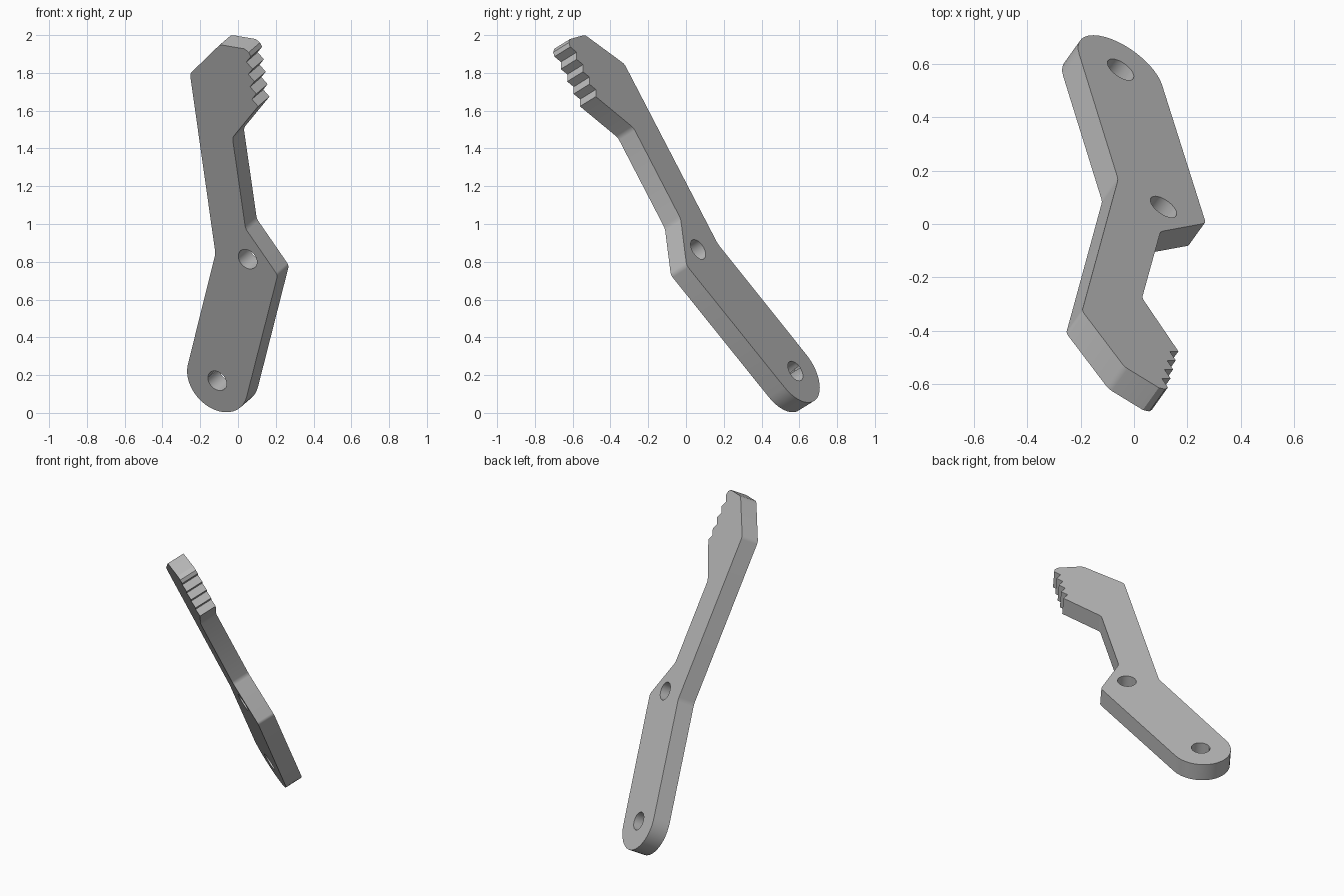
import bpy, bmesh, math
from mathutils import Matrix, Vector

cube = bpy.data.objects.get("Cube")
if cube:
    bpy.data.objects.remove(cube, do_unlink=True)

THICK = 0.115
END_RADIUS = 0.187
HOLE_RADIUS = 0.058
HOLES = [(0, 0), (0, 0.84)]

# Plate frame: origin at the lower hole, Y along the lower arm, Z out of the front face
normal = Vector((-0.52, -0.725, -0.45)).normalized()
along = Vector((0.1916, -0.613, 0.766))
along = (along - normal * along.dot(normal)).normalized()
across = along.cross(normal)
frame = Matrix((across, along, normal)).transposed().to_4x4()
frame.translation = (-0.11, 0.496, 0.17)

# Grey metal
metal = bpy.data.materials.new("grey_metal")
metal.use_nodes = True
grey = (0.5, 0.5, 0.5, 1)
metal.diffuse_color = grey
metal.node_tree.nodes["Principled BSDF"].inputs["Base Color"].default_value = grey


def teeth(start, end, count, depth):
    """Zigzag from start to end with V notches cut to the left of the line."""
    start, end = Vector(start), Vector(end)
    step = (end - start) / count
    inward = Vector((step.y, -step.x)).normalized() * depth
    points = [start]
    for i in range(count):
        points += [start + step * (i + 0.5) + inward, start + step * (i + 1)]
    return points


# Outline: round lower end, right side up to the grip, serrated edge, left side down
outline = [Vector((END_RADIUS * math.cos(a), END_RADIUS * math.sin(a)))
           for a in (math.pi * (1 + i / 20) for i in range(21))]
corners = [(0.19, 0.843), (-0.055, 1.019), (-0.255, 1.527)]
outline += [Vector(p) for p in corners]
outline += reversed(teeth((-0.266, 2.08), (-0.155, 1.803), 4, 0.033))
outline += [Vector(p) for p in [(-0.283, 2.1), (-0.313, 2.106)]]
left = [(-0.455, 2.05), (-0.582, 1.773), (-0.188, 0.767)]
outline += [Vector(p) for p in left]

# Plate: fill the outline, soften the main corners, extrude backwards
bm = bmesh.new()
face = bm.faces.new([bm.verts.new((p.x, p.y, 0)) for p in outline])
soft = [v for v in bm.verts
        if any((v.co.xy - Vector(c)).length < 0.001 for c in corners + left)]
bmesh.ops.bevel(bm, geom=soft, offset=0.015, segments=3, profile=0.5, affect='VERTICES')
result = bmesh.ops.extrude_face_region(bm, geom=list(bm.faces))
moved = [g for g in result["geom"] if isinstance(g, bmesh.types.BMVert)]
bmesh.ops.translate(bm, verts=moved, vec=(0, 0, -THICK))
bmesh.ops.recalc_face_normals(bm, faces=bm.faces)
mesh = bpy.data.meshes.new("lever_plate")
bm.to_mesh(mesh)
bm.free()
plate = bpy.data.objects.new("lever_plate", mesh)
plate.matrix_world = frame
mesh.materials.append(metal)
bpy.context.collection.objects.link(plate)

# Pivot holes
for i, (x, y) in enumerate(HOLES):
    bpy.ops.mesh.primitive_cylinder_add(vertices=32, radius=HOLE_RADIUS, depth=THICK * 3)
    cutter = bpy.context.object
    cutter.name = f"hole_cutter_{i + 1}"
    cutter.hide_render = True
    cutter.matrix_world = frame @ Matrix.Translation((x, y, -THICK / 2))
    cutter.data.materials.append(metal)
    cut = plate.modifiers.new("hole", 'BOOLEAN')
    cut.object = cutter
    cut.operation = 'DIFFERENCE'
    cut.solver = 'EXACT'
    bpy.context.view_layer.update()
    bpy.context.view_layer.objects.active = plate
    bpy.ops.object.modifier_apply(modifier=cut.name)
    bpy.data.objects.remove(cutter, do_unlink=True)

# Smooth rounded walls, crisp face edges
bpy.ops.object.select_all(action='DESELECT')
plate.select_set(True)
bpy.context.view_layer.objects.active = plate
bpy.ops.object.shade_smooth_by_angle(angle=math.radians(30))
